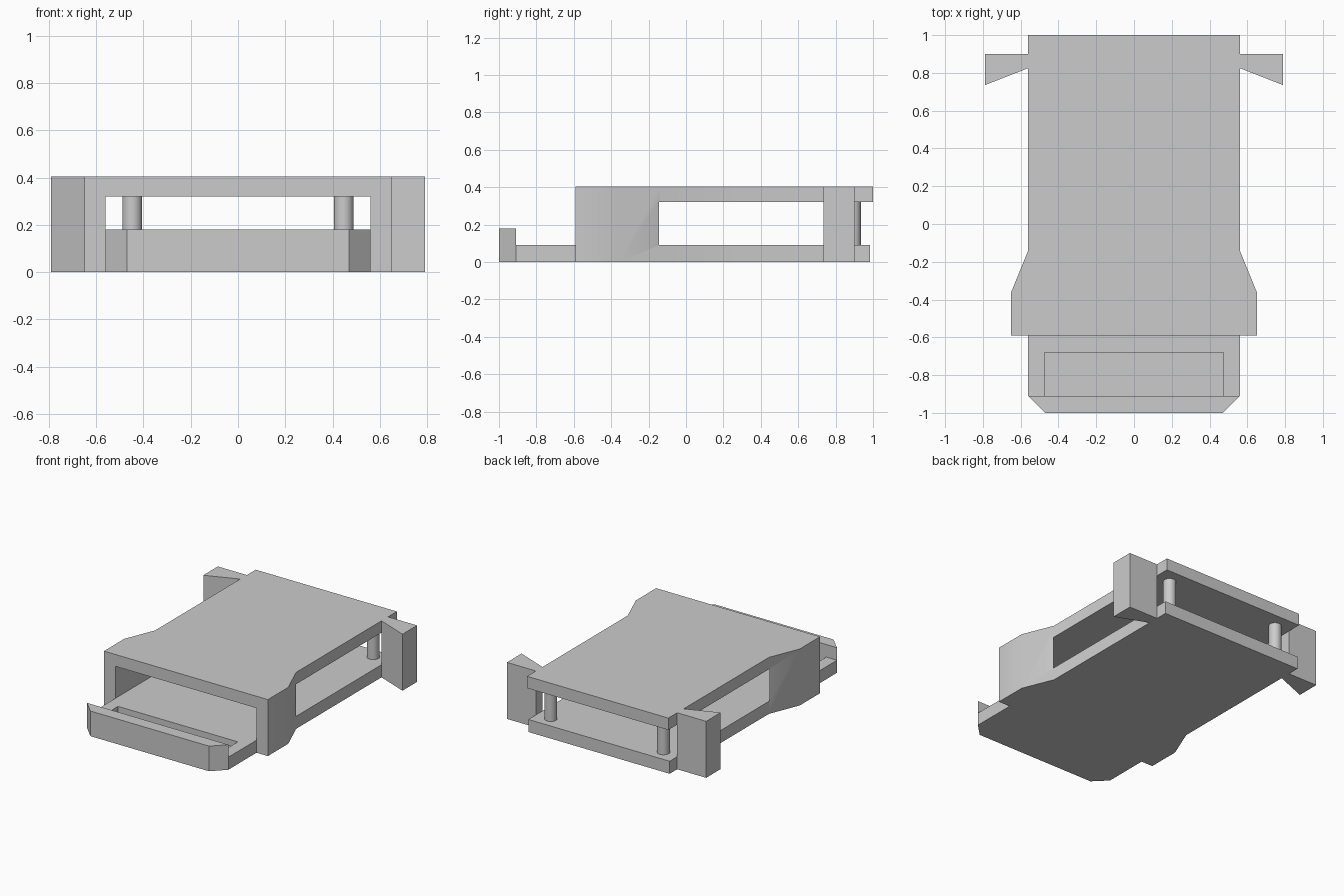
import bpy
import bmesh

cube = bpy.data.objects.get("Cube")
if cube:
    bpy.data.objects.remove(cube, do_unlink=True)

grey = bpy.data.materials.new("plain_grey")
grey.use_nodes = True
COLOUR = (0.6, 0.6, 0.6, 1)
grey.diffuse_color = COLOUR
grey.node_tree.nodes["Principled BSDF"].inputs["Base Color"].default_value = COLOUR


def prism(name, outline, z0, z1):
    """Extrude a flat outline from z0 up to z1."""
    bm = bmesh.new()
    base = bm.faces.new([bm.verts.new((x, y, z0)) for x, y in outline])
    top = bmesh.ops.extrude_face_region(bm, geom=[base])["geom"]
    verts = [v for v in top if isinstance(v, bmesh.types.BMVert)]
    bmesh.ops.translate(bm, verts=verts, vec=(0, 0, z1 - z0))
    bmesh.ops.recalc_face_normals(bm, faces=bm.faces)
    mesh = bpy.data.meshes.new(name)
    bm.to_mesh(mesh)
    bm.free()
    mesh.materials.append(grey)
    obj = bpy.data.objects.new(name, mesh)
    bpy.context.collection.objects.link(obj)
    return obj


def mirrored(half):
    """Close a right-hand half outline across x = 0."""
    return half + [(-x, y) for x, y in reversed(half)]


def rect(half_width, y0, y1):
    return mirrored([(half_width, y0), (half_width, y1)])


def activate(obj):
    bpy.ops.object.select_all(action="DESELECT")
    obj.select_set(True)
    bpy.context.view_layer.objects.active = obj


def cut(obj, name, outline, z0, z1):
    """Carve a prism out of an object."""
    cutter = prism(name, outline, z0, z1)
    cutter.hide_render = True
    mod = obj.modifiers.new(name, "BOOLEAN")
    mod.operation = "DIFFERENCE"
    mod.solver = "EXACT"
    mod.object = cutter
    activate(obj)
    bpy.ops.object.modifier_apply(modifier=mod.name)
    bpy.data.objects.remove(cutter, do_unlink=True)


W = 0.56            # half width of the main plates
FLOOR, ROOF, TOP = 0.09, 0.32, 0.405
MOUTH = -0.59       # front of the flared sleeve

# Body: tray, flared sleeve and roof share one outline
body = prism("body", mirrored([
    (0.47, -1), (W, -0.91), (W, MOUTH), (0.65, MOUTH),
    (0.65, -0.36), (W, -0.14), (W, 1)]), 0, TOP)

# Clear the space above the tray and its front lip
cut(body, "lip_clearance", rect(0.9, -1.1, MOUTH), 0.18, 0.6)
# Tunnel through the sleeve, opening into both side windows
cut(body, "tunnel", mirrored([
    (0.8, -0.91), (0.8, MOUTH), (W, MOUTH),
    (W, -0.145), (0.7, -0.135), (0.7, 1.1)]), FLOOR, ROOF)
# Floor stops a little short of the roof at the back
cut(body, "floor_trim", rect(0.9, 0.985, 1.2), -0.1, 0.2)
# Shallow recess behind the lip
cut(body, "tray_recess", rect(0.475, -0.91, -0.68), 0.045, 0.15)
activate(body)
bpy.ops.object.shade_smooth_by_angle(angle=0.5)

for side, s in (("left", 1), ("right", -1)):
    # Wedge-shaped side tab
    prism(side + "_tab", [(s * x, y) for x, y in (
        (W, 0.9), (0.79, 0.9), (0.79, 0.735), (W, 0.825))], 0, TOP)
    # Round rear post between floor and roof
    bpy.ops.mesh.primitive_cylinder_add(
        vertices=32, radius=0.042, depth=ROOF - FLOOR,
        location=(s * 0.447, 0.893, (ROOF + FLOOR) / 2))
    post = bpy.context.object
    post.name = side + "_rear_post"
    post.data.materials.append(grey)
    bpy.ops.object.shade_smooth_by_angle()
